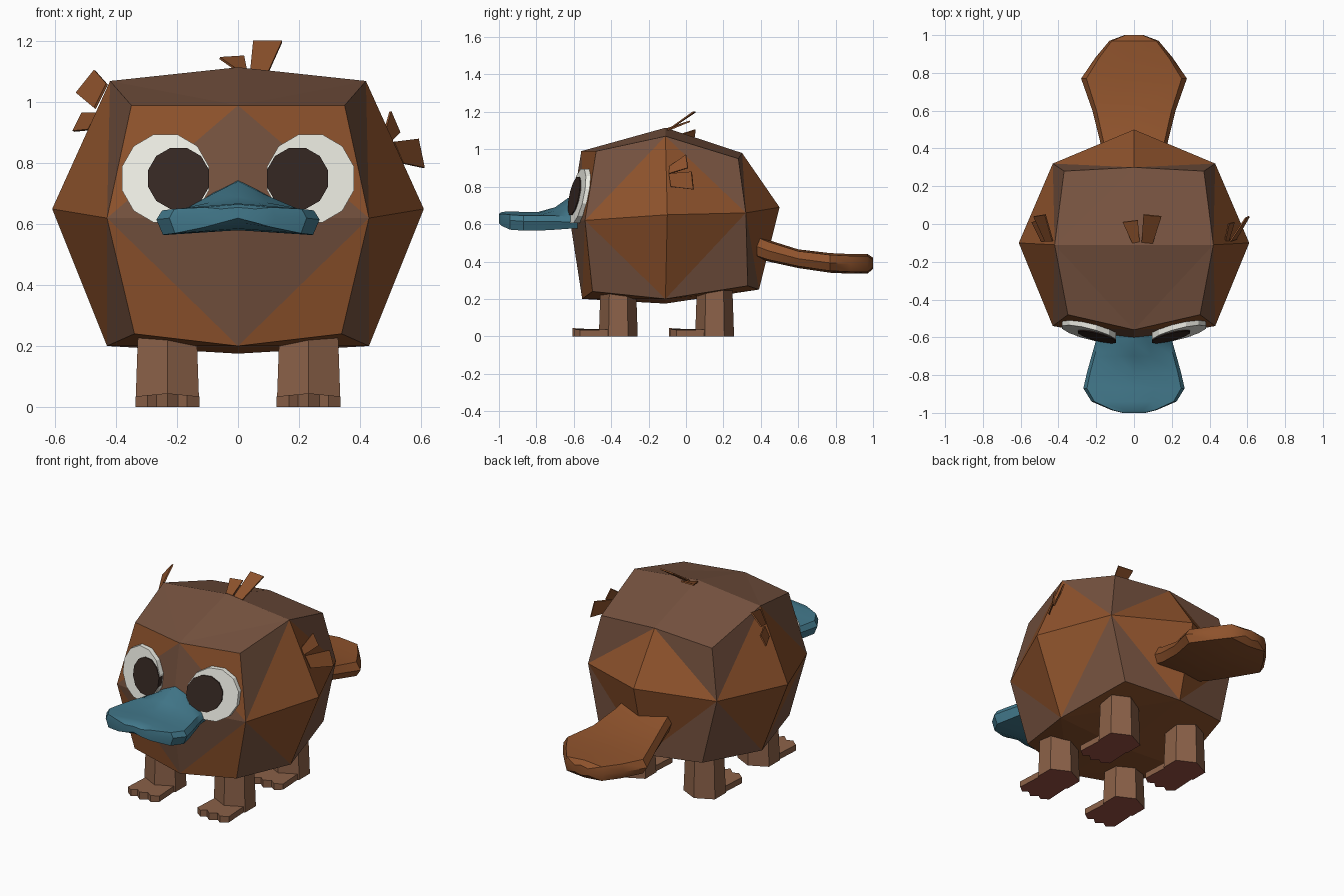
import bpy, bmesh, math
from mathutils import Vector
from itertools import product

if "Cube" in bpy.data.objects:
    bpy.data.objects.remove(bpy.data.objects["Cube"])


def material(name, rgb):
    m = bpy.data.materials.new(name)
    m.diffuse_color = (*rgb, 1)
    m.use_nodes = True
    m.node_tree.nodes["Principled BSDF"].inputs["Base Color"].default_value = m.diffuse_color
    return m


BROWN = material("brown", (0.18, 0.085, 0.05))
RUST = material("rust", (0.27, 0.085, 0.025))
LEG = material("leg_brown", (0.26, 0.12, 0.065))
SOLE = material("sole_red", (0.32, 0.08, 0.055))
TEAL = material("teal", (0.055, 0.19, 0.26))
WHITE = material("eye_white", (0.85, 0.85, 0.78))
DARK = material("pupil", (0.035, 0.02, 0.016))


def make(name, verts, faces, mats, indices=None, smooth=False):
    me = bpy.data.meshes.new(name)
    me.from_pydata([tuple(v) for v in verts], [], faces)
    for m in mats:
        me.materials.append(m)
    for i, idx in enumerate(indices or []):
        me.polygons[i].material_index = idx
    bm = bmesh.new()
    bm.from_mesh(me)
    bmesh.ops.recalc_face_normals(bm, faces=bm.faces)
    bm.to_mesh(me)
    bm.free()
    ob = bpy.data.objects.new(name, me)
    bpy.context.collection.objects.link(ob)
    if smooth:
        bpy.ops.object.select_all(action='DESELECT')
        ob.select_set(True)
        bpy.context.view_layer.objects.active = ob
        bpy.ops.object.shade_smooth_by_angle(angle=math.radians(35))
    return ob


def loft(name, rings, mats, smooth=False):
    """Bridge equal-sized rings and cap both ends; the first face is the start cap."""
    n = len(rings[0])
    faces = [tuple(range(n))]
    for r in range(len(rings) - 1):
        for i in range(n):
            j = (i + 1) % n
            faces.append((r * n + i, r * n + j, (r + 1) * n + j, (r + 1) * n + i))
    faces.append(tuple(range((len(rings) - 1) * n, len(rings) * n)))
    return make(name, [p for r in rings for p in r], faces, mats,
                [len(mats) - 1] + [0] * (len(faces) - 1), smooth)


# Body: faceted 3x3x3 cage, (front/back, up/down) -> centre (y, z) and side (x, y, z)
cage = {
    (-1, 1): ((-.56, .99), (.35, -.48, .99)),
    (-1, 0): ((-.62, .62), (.43, -.54, .62)),
    (-1, -1): ((-.555, .20), (.34, -.50, .24)),
    (0, 1): ((-.11, 1.115), (.42, -.11, 1.07)),
    (0, 0): (None, (.61, -.10, .65)),
    (0, -1): ((-.11, .175), (.43, -.11, .20)),
    (1, 1): ((.30, .98), (.37, .28, .95)),
    (1, 0): ((.50, .69), (.43, .32, .66)),
    (1, -1): ((.39, .25), (.34, .33, .27)),
}
keys = [k for k in product((-1, 0, 1), repeat=3) if k != (0, 0, 0)]
verts = []
for sx, sy, sz in keys:
    mid, side = cage[sy, sz]
    verts.append((sx * side[0], side[1], side[2]) if sx else (0, *mid))
faces, tint = [], []
for axis, s, u, v in product(range(3), (-1, 1), (-1, 1), (-1, 1)):
    def at(p, q):
        k = [0, 0, 0]
        k[axis], k[(axis + 1) % 3], k[(axis + 2) % 3] = s, p, q
        return keys.index(tuple(k))
    faces += [(at(0, 0), at(u, 0), at(0, v)), (at(u, 0), at(u, v), at(0, v))]
    if axis == 2:
        tint += [0, 0] if s > 0 else [1, 1]
    elif axis == 1 and s < 0:
        tint += [0, 1]
    else:
        tint += [1, 0]
make("body", verts, faces, [BROWN, RUST], tint)


# Bill: y, half width, bottom, edge top, ridge top
def bill_ring(y, w, zb, ze, zr):
    zm = ze + (zr - ze) * 0.6
    return [(-w, y, ze - .03), (-w * .93, y, ze), (-w * .4, y, zm), (0, y, zr),
            (w * .4, y, zm), (w * .93, y, ze), (w, y, ze - .03),
            (w * .92, y, zb), (0, y, zb + .015), (-w * .92, y, zb)]


loft("bill", [bill_ring(*r) for r in (
    (-.54, .20, .58, .64, .75), (-.63, .205, .575, .64, .74),
    (-.70, .225, .57, .645, .69), (-.79, .25, .565, .645, .665),
    (-.87, .268, .565, .645, .665), (-.94, .225, .57, .65, .668),
    (-.985, .12, .59, .655, .665), (-1.0, .06, .605, .65, .655))], [TEAL], True)


# Tail: flat paddle; y, half width, bottom, top
def tail_ring(y, w, zb, zt):
    zm, b = (zb + zt) / 2, .9
    return [(-w, y, zm), (-w * b, y, zt - .01), (0, y, zt), (w * b, y, zt - .01),
            (w, y, zm), (w * b, y, zb + .01), (0, y, zb), (-w * b, y, zb + .01)]


loft("tail", [tail_ring(*r) for r in (
    (.38, .17, .42, .54), (.44, .18, .40, .515), (.60, .22, .365, .465),
    (.77, .28, .34, .445), (.88, .205, .335, .44), (.97, .13, .335, .44),
    (1.0, .05, .36, .42))], [RUST], True)


# Eyes: thin tilted 12-sided discs
def disc(name, sx, x, z, rx, rz, lift, back, mat):
    def ring(off):
        pts = []
        for i in range(12):
            a = math.tau * (i + .5) / 12
            px, pz = x + rx * math.cos(a), z + rz * math.sin(a)
            pts.append((sx * px, -.582 + .25 * (px - .24) + .2 * (pz - .75) + off, pz))
        return pts
    loft(name, [ring(back), ring(-lift)], [mat])


for sx, side in ((-1, "left"), (1, "right")):
    disc("eye_" + side, sx, .238, .75, .148, .15, 0, .07, WHITE)
    disc("pupil_" + side, sx, .195, .75, .104, .104, .006, .03, DARK)

# Legs: hexagonal columns with scalloped webbed toes
toe_half = [(0, -.245), (.035, -.215), (.065, -.235), (.105, -.205), (.095, -.03)]
outline = toe_half + [(-x, y) for x, y in reversed(toe_half[1:])]
for sx, side in ((-1, "left"), (1, "right")):
    for cy, end in ((-.362, "front"), (.153, "back")):
        cx = sx * .232
        rings = []
        for z, k in ((0, 1), (.3, .9)):
            rings.append([(cx + .121 * k * math.sin(math.tau * i / 6),
                           cy + .104 * k * math.cos(math.tau * i / 6), z) for i in range(6)])
        loft(f"{end}_leg_{side}", rings, [LEG, SOLE])
        low = [(cx + x, cy + y, 0) for x, y in outline]
        top = [(cx + x, cy + y, .045 - .1 * abs(x)) for x, y in outline]
        loft(f"{end}_foot_{side}", [low, top], [LEG, SOLE])

# Fur tufts: thin flat flaps
tufts = {
    "top_tuft_large": [(.04, -.10, 1.10), (.05, .05, 1.20), (.145, .04, 1.20), (.10, -.10, 1.10)],
    "top_tuft_small": [(-.01, -.10, 1.11), (-.06, .01, 1.145), (.02, .02, 1.15), (.03, -.10, 1.10)],
    "left_tuft_upper": [(-.43, -.09, 1.06), (-.47, .05, 1.105), (-.53, .04, 1.03), (-.47, -.09, .98)],
    "left_tuft_lower": [(-.46, -.09, .965), (-.51, .02, .965), (-.54, .01, .905), (-.49, -.09, .91)],
    "right_tuft_upper": [(.48, -.10, .90), (.50, 0, .97), (.53, .01, .90), (.50, -.09, .87)],
    "right_tuft_lower": [(.51, -.09, .87), (.59, .03, .88), (.61, .04, .785), (.54, -.08, .80)],
}
for name, quad in tufts.items():
    q = [Vector(p) for p in quad]
    n = (q[2] - q[0]).cross(q[3] - q[1]).normalized() * .004
    loft(name, [[p - n for p in q], [p + n for p in q]], [RUST])
